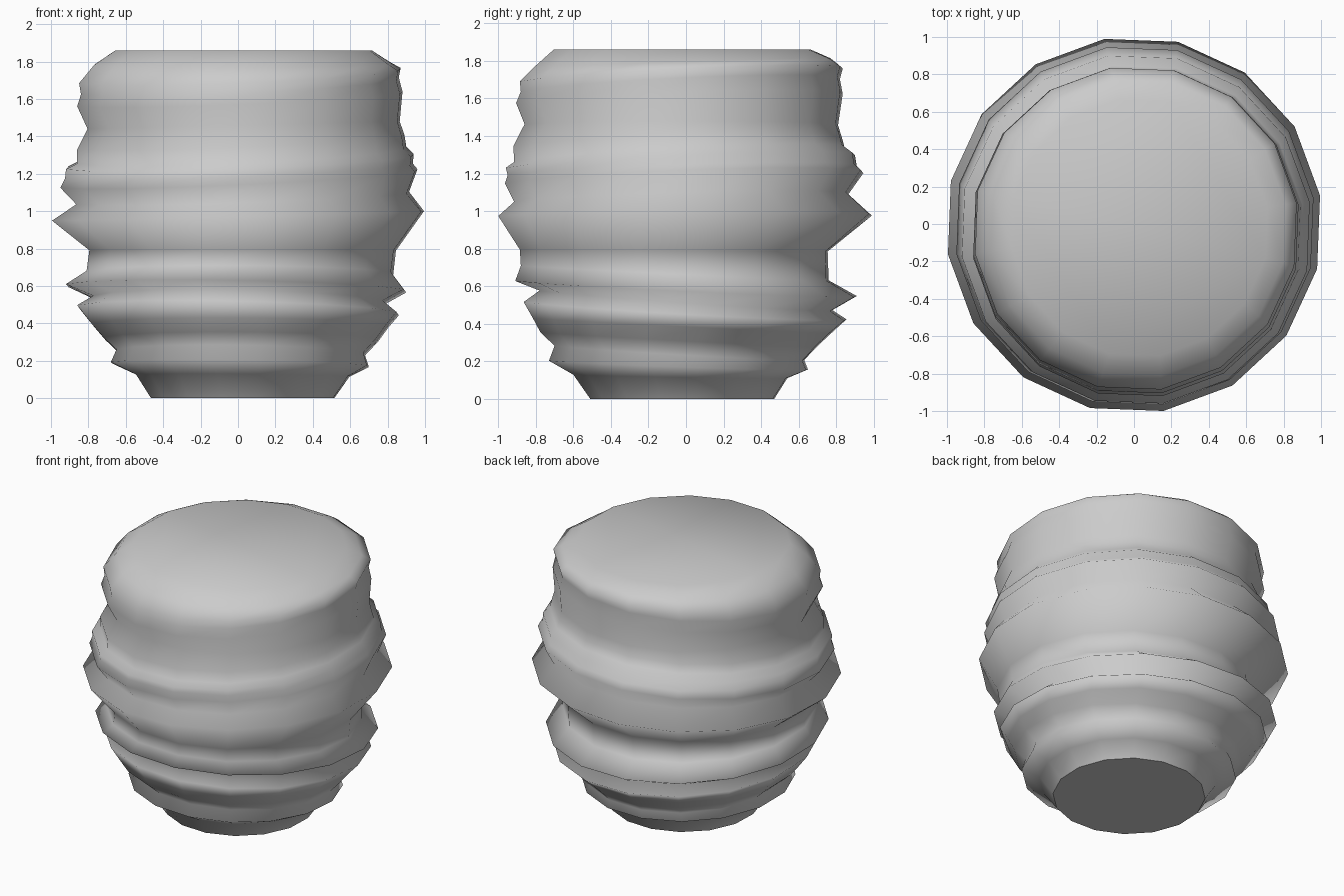
import bpy, bmesh, math

SIDES = 16
START = math.radians(9)

# Wobbly rings: radius, height, shift x, shift y, tilt along x, tilt along y
RINGS = [
    (.490, 0, .025, -.02, 0, 0),
    (.570, .12, .025, -.03, -.005, -.01),
    (.690, .18, .01, -.04, -.01, -.025),
    (.665, .245, .015, -.035, -.01, -.04),
    (.735, .315, .015, -.04, -.005, -.04),
    (.795, .39, .01, -.02, -.005, -.04),
    (.860, .47, 0, -.005, -.02, -.05),
    (.780, .525, .005, 0, -.015, -.055),
    (.910, .588, -.01, 0, -.016, -.043),
    (.820, .67, .01, -.06, -.005, -.04),
    (.820, .79, .025, -.065, 0, -.005),
    (.995, .975, 0, -.005, .025, .005),
    (.890, 1.07, .025, -.025, .03, .025),
    (.955, 1.175, .005, -.01, .045, .035),
    (.930, 1.215, .005, -.02, .035, .03),
    (.930, 1.265, .01, -.03, .035, .04),
    (.880, 1.30, .02, -.035, .04, .045),
    (.875, 1.37, .015, -.045, .035, .03),
    (.835, 1.46, .03, -.025, .02, 0),
    (.870, 1.60, .01, -.035, .035, .03),
    (.850, 1.67, .01, -.03, .04, .04),
    (.860, 1.725, .01, -.025, .035, .04),
    (.790, 1.79, .02, -.02, .005, .025),
    (.685, 1.86, .03, -.02, 0, 0),
]


def add_ring(bm, r, z, dx, dy, tx, ty):
    verts = []
    for i in range(SIDES):
        a = START + math.tau * i / SIDES
        c, s = math.cos(a), math.sin(a)
        verts.append(bm.verts.new((dx + 1.012 * r * c, dy + 1.012 * r * s,
                                   z + tx * c + ty * s)))
    return verts


# Ribbed barrel body, closed top and bottom
bm = bmesh.new()
loops = [add_ring(bm, *ring) for ring in RINGS]
for low, high in zip(loops, loops[1:]):
    for i in range(SIDES):
        j = (i + 1) % SIDES
        bm.faces.new((low[i], low[j], high[j], high[i]))
base = bm.faces.new(loops[0][::-1])
bm.faces.new(loops[-1])

# Soft shading, crisp edge around the base
for f in bm.faces:
    f.smooth = True
for e in base.edges:
    e.smooth = False

mesh = bpy.data.meshes.new("ribbed_body")
bm.to_mesh(mesh)
bm.free()
body = bpy.data.objects.new("ribbed_body", mesh)
bpy.context.collection.objects.link(body)
